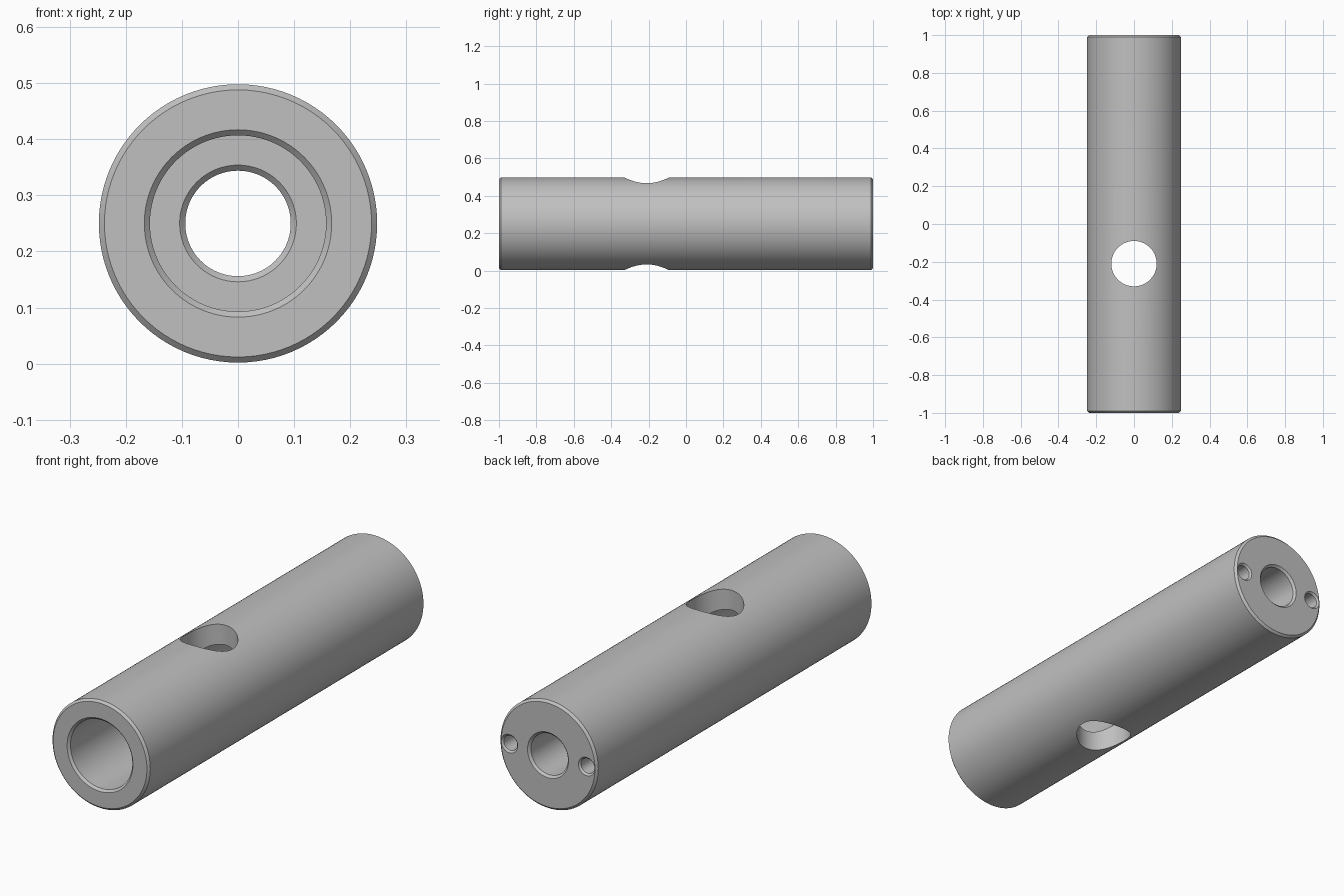
import bpy, bmesh, math
from mathutils import Matrix, Vector

cube = bpy.data.objects.get("Cube")
if cube:
    bpy.data.objects.remove(cube, do_unlink=True)

steel = bpy.data.materials.new("grey steel")
steel.use_nodes = True
GREY = (0.53, 0.53, 0.53, 1)
steel.diffuse_color = GREY
steel.node_tree.nodes["Principled BSDF"].inputs["Base Color"].default_value = GREY

AXIS_Z = 0.25      # height of the tube axis
R = 0.248          # outer radius
BORE = 0.157       # wide front bore
SMALL = 0.094      # narrow rear bore
STEP = 0.5         # where the bore narrows
C = 0.01           # chamfer


def revolve(name, profile, place, steps=96):
    """Turn (radius, y) points about the y axis; a profile from radius 0 to 0 is solid."""
    bm = bmesh.new()
    verts = [bm.verts.new((r, y, 0)) for r, y in profile]
    edges = [bm.edges.new(pair) for pair in zip(verts, verts[1:])]
    if profile[0][0] > 0:
        edges.append(bm.edges.new((verts[-1], verts[0])))
    bmesh.ops.spin(bm, geom=verts + edges, cent=(0, 0, 0), axis=(0, 1, 0),
                   angle=math.tau, steps=steps)
    bmesh.ops.remove_doubles(bm, verts=bm.verts, dist=1e-5)
    bmesh.ops.recalc_face_normals(bm, faces=bm.faces)
    bm.transform(place)
    mesh = bpy.data.meshes.new(name)
    bm.to_mesh(mesh)
    bm.free()
    mesh.materials.append(steel)
    obj = bpy.data.objects.new(name, mesh)
    bpy.context.collection.objects.link(obj)
    return obj


def cut(body, cutter):
    mod = body.modifiers.new("cut", 'BOOLEAN')
    mod.operation = 'DIFFERENCE'
    mod.solver = 'EXACT'
    mod.object = cutter
    bpy.ops.object.modifier_apply(modifier=mod.name)
    bpy.data.objects.remove(cutter, do_unlink=True)


# Stepped tube with chamfered rims
tube = revolve("stepped_tube", [
    (R - C, -1), (R, -1 + C), (R, 1 - C), (R - C, 1),
    (SMALL + C, 1), (SMALL, 1 - C),
    (SMALL, STEP + C), (SMALL + C, STEP), (BORE, STEP),
    (BORE, -1 + C), (BORE + C, -1),
], Matrix.Translation((0, 0, AXIS_Z)))

bpy.ops.object.select_all(action='DESELECT')
tube.select_set(True)
bpy.context.view_layer.objects.active = tube

# Cross hole straight through both walls
cross = revolve("cross_hole_cutter", [(0, -0.5), (0.12, -0.5), (0.12, 0.5), (0, 0.5)],
                Matrix.Translation((0, -0.21, AXIS_Z)) @ Matrix.Rotation(math.pi / 2, 4, 'X'))
cut(tube, cross)

# Two chamfered pin holes in the rear face
for side in (-1, 1):
    pin = revolve("pin_hole_cutter", [
        (0, 0.75), (0.034, 0.75), (0.034, 0.992), (0.052, 1.01), (0, 1.01),
    ], Matrix.Translation((side * 0.196, 0, AXIS_Z)), steps=32)
    cut(tube, pin)

bpy.ops.object.shade_smooth_by_angle(angle=math.radians(25))
